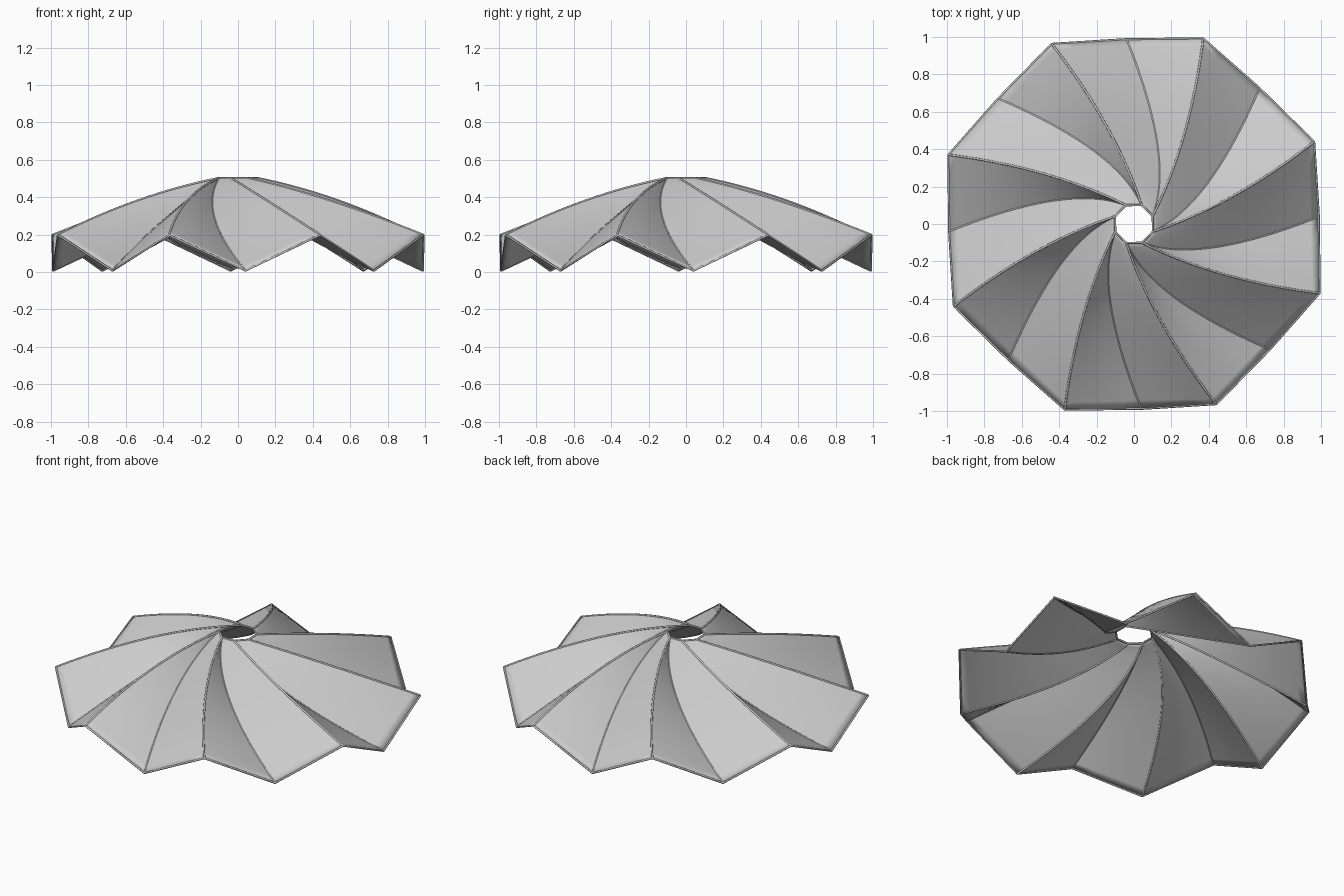
import bpy
import bmesh
import math
from mathutils import Matrix, Vector

cube = bpy.data.objects.get("Cube")
if cube:
    bpy.data.objects.remove(cube, do_unlink=True)

FOLDS = 8        # number of ridge / valley pairs
STEPS = 28       # samples along each fold
ACROSS = 4       # divisions across each panel
WIRE = 0.006     # radius of the edge piping

HUB = Vector((0.1, 0.043, 0.503))
RIDGE = (HUB, Vector((0.303, 0.45, 0.417)), Vector((0.37, 0.992, 0.198)))
VALLEY = (HUB, Vector((0.22, 0.34, 0.31)), Vector((-0.04, 0.988, 0.007)))


def fold_line(points, turn):
    """Sample a quadratic curve and rotate it about the centre."""
    a, b, c = points
    spin = Matrix.Rotation(turn, 3, "Z")
    line = []
    for i in range(STEPS + 1):
        t = i / STEPS
        line.append(spin @ (a * (1 - t) ** 2 + b * 2 * t * (1 - t) + c * t * t))
    return line


def piping(name, lines, cyclic=False):
    """Thin round wire along each polyline."""
    curve = bpy.data.curves.new(name, "CURVE")
    curve.dimensions = "3D"
    curve.bevel_depth = WIRE
    curve.bevel_resolution = 1
    curve.use_fill_caps = True
    for line in lines:
        spline = curve.splines.new("POLY")
        spline.points.add(len(line) - 1)
        for point, co in zip(spline.points, line):
            point.co = (*co, 1)
        spline.use_cyclic_u = cyclic
    obj = bpy.data.objects.new(name, curve)
    bpy.context.collection.objects.link(obj)
    return obj


# Alternating ridge and valley lines, counter-clockwise
turns = [math.tau * k / FOLDS for k in range(FOLDS)]
ridges = [fold_line(RIDGE, t) for t in turns]
valleys = [fold_line(VALLEY, t) for t in turns]
folds = [line for pair in zip(ridges, valleys) for line in pair]

# Pleated canopy: ruled panels between neighbouring folds
bm = bmesh.new()
for k, first in enumerate(folds):
    second = folds[(k + 1) % len(folds)]
    grid = [[bm.verts.new(p.lerp(q, j / ACROSS)) for j in range(ACROSS + 1)]
            for p, q in zip(first, second)]
    for low, high in zip(grid, grid[1:]):
        for j in range(ACROSS):
            bm.faces.new((low[j], high[j], high[j + 1], low[j + 1]))
bmesh.ops.remove_doubles(bm, verts=bm.verts, dist=0.0001)
bmesh.ops.recalc_face_normals(bm, faces=bm.faces)
mesh = bpy.data.meshes.new("canopy")
bm.to_mesh(mesh)
bm.free()
canopy = bpy.data.objects.new("canopy", mesh)
bpy.context.collection.objects.link(canopy)
bpy.context.view_layer.objects.active = canopy
canopy.select_set(True)
bpy.ops.object.shade_smooth_by_angle(angle=math.radians(20))
shell = canopy.modifiers.new("thickness", "SOLIDIFY")
shell.thickness = 0.005
shell.offset = 0

# Piping on the folds, the outer hem and the central opening
piping("ridge_piping", ridges)
piping("valley_piping", valleys)
piping("outer_hem", [[line[-1] for line in folds]], cyclic=True)
piping("hub_ring", [[line[0] for line in ridges]], cyclic=True)
